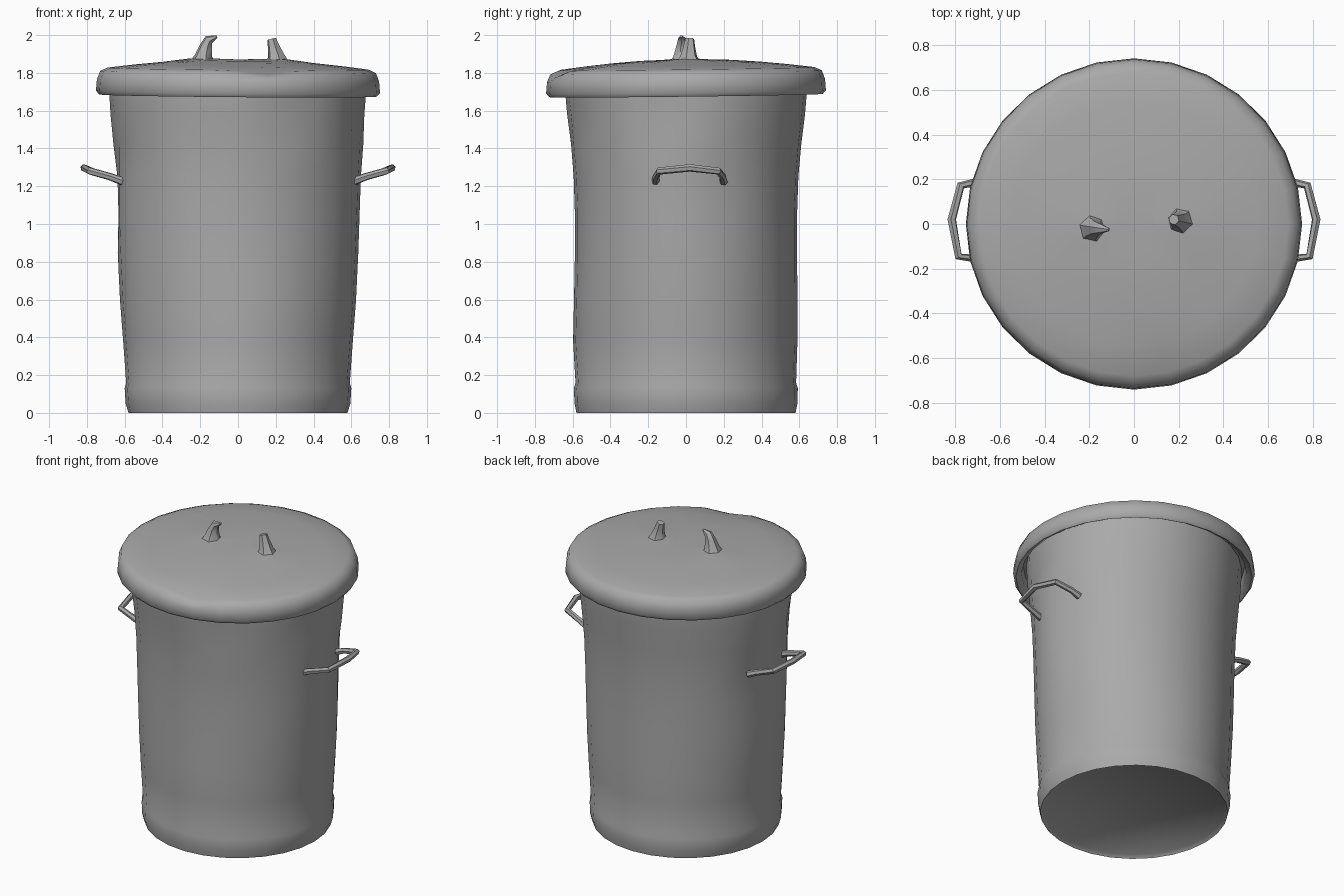
import bpy, bmesh, math
from mathutils import Vector

cube = bpy.data.objects.get("Cube")
if cube:
    bpy.data.objects.remove(cube, do_unlink=True)

SEGMENTS = 28

grey = bpy.data.materials.new("dull grey metal")
grey.use_nodes = True
grey.diffuse_color = (0.4, 0.4, 0.4, 1)
grey.node_tree.nodes["Principled BSDF"].inputs["Base Color"].default_value = (0.4, 0.4, 0.4, 1)


def finish(name, bm, angle):
    bmesh.ops.recalc_face_normals(bm, faces=bm.faces)
    mesh = bpy.data.meshes.new(name)
    bm.to_mesh(mesh)
    bm.free()
    mesh.materials.append(grey)
    obj = bpy.data.objects.new(name, mesh)
    bpy.context.collection.objects.link(obj)
    bpy.ops.object.select_all(action='DESELECT')
    obj.select_set(True)
    bpy.context.view_layer.objects.active = obj
    bpy.ops.object.shade_smooth_by_angle(angle=math.radians(angle))
    return obj


def skin(bm, rings, cap_start=False, cap_end=False):
    """Join rings of points with quads."""
    loops = [[bm.verts.new(p) for p in ring] for ring in rings]
    n = len(loops[0])
    for a, b in zip(loops, loops[1:]):
        for i in range(n):
            j = (i + 1) % n
            bm.faces.new((a[i], a[j], b[j], b[i]))
    if cap_start:
        bm.faces.new(loops[0])
    if cap_end:
        bm.faces.new(loops[-1])


def oval(rx, ry, z):
    turn = math.tau / SEGMENTS
    return [Vector((rx * math.cos(i * turn), ry * math.sin(i * turn), z)) for i in range(SEGMENTS)]


def tube(name, path, sizes, sides=6, angle=50):
    """Sweep a small polygon along a path, with its own radius at each point."""
    bm = bmesh.new()
    path = [Vector(p) for p in path]
    rings = []
    side = None
    for k, p in enumerate(path):
        along = (path[min(k + 1, len(path) - 1)] - path[max(k - 1, 0)]).normalized()
        if side is None:
            side = along.orthogonal()
        side = (side - along * side.dot(along)).normalized()
        other = along.cross(side)
        rings.append([p + sizes[k] * (side * math.cos(math.tau * i / sides)
                                      + other * math.sin(math.tau * i / sides)) for i in range(sides)])
    skin(bm, rings, True, True)
    return finish(name, bm, angle)


# Body: slightly oval, flaring upward, with a bottom band and a closed base
body_rings = [(0.56, 0.56, 0.02), (0.58, 0.58, 0.0), (0.595, 0.59, 0.05), (0.60, 0.592, 0.13),
              (0.592, 0.583, 0.16), (0.608, 0.59, 0.38), (0.625, 0.59, 0.6), (0.637, 0.588, 0.85),
              (0.645, 0.588, 1.05), (0.652, 0.595, 1.25), (0.664, 0.61, 1.42),
              (0.676, 0.63, 1.58), (0.682, 0.64, 1.7), (0.68, 0.64, 1.76)]
bm = bmesh.new()
skin(bm, [oval(*r) for r in body_rings], cap_start=True, cap_end=True)

# Dents: centre, width and depth of each inward push
dents = [((0.27, -0.58, 1.6), 0.10, 0.03), ((0.65, -0.14, 1.6), 0.12, 0.03),
         ((-0.64, 0.1, 1.15), 0.15, 0.03), ((0.65, 0.2, 1.15), 0.13, 0.025),
         ((-0.64, -0.2, 1.4), 0.15, 0.025), ((-0.2, -0.57, 1.45), 0.15, 0.012),
         ((0.1, -0.59, 0.4), 0.2, -0.01)]
for v in bm.verts:
    out = Vector((v.co.x, v.co.y, 0)).normalized()
    push = sum(d * math.exp(-((v.co - Vector(c)).length / w) ** 2) for c, w, d in dents)
    v.co -= out * push
finish("bin_body", bm, 55)

# Lid: shallow dome with a thick rolled rim, hollow underneath
lid_rings = [(0.69, 1.76), (0.70, 1.70), (0.735, 1.68), (0.752, 1.70), (0.747, 1.76),
             (0.73, 1.805), (0.69, 1.823), (0.55, 1.84), (0.4, 1.855), (0.25, 1.866), (0.1, 1.87)]
bm = bmesh.new()
skin(bm, [oval(r, r * 0.985, z) for r, z in lid_rings], cap_start=True, cap_end=True)
for v in bm.verts:
    v.co.z += 0.012 * v.co.y - 0.008 * v.co.x
    if v.co.z > 1.83:
        for x in (-0.2, 0.2):
            v.co.z += 0.012 * math.exp(-((v.co.x - x) ** 2 + v.co.y ** 2) / 0.01)
    # Dented front edge of the rim
    if v.co.z > 1.79:
        v.co.z -= 0.025 * math.exp(-((v.co.x - 0.15) ** 2 + (v.co.y + 0.68) ** 2) / 0.015)
finish("lid", bm, 60)

# Broken stubs of the lid handle
tube("lid_handle_stub_right",
     [(-0.185, -0.02, 1.85), (-0.182, -0.02, 1.89), (-0.17, -0.02, 1.94),
      (-0.155, -0.02, 1.975), (-0.112, -0.025, 1.993)],
     [0.075, 0.048, 0.034, 0.026, 0.007])
tube("lid_handle_stub_left",
     [(0.205, 0.015, 1.85), (0.202, 0.015, 1.89), (0.188, 0.018, 1.94), (0.178, 0.02, 1.98)],
     [0.07, 0.045, 0.032, 0.024])

# Side handles: bent bars rising away from the body
for side, name in ((1, "left_handle"), (-1, "right_handle")):
    tube(name, [(side * x, y, z) for x, y, z in
                [(0.61, 0.2, 1.225), (0.67, 0.195, 1.25), (0.775, 0.172, 1.28), (0.815, 0.02, 1.297),
                 (0.785, -0.145, 1.28), (0.68, -0.158, 1.25), (0.61, -0.16, 1.225)]],
         [0.022, 0.019, 0.019, 0.02, 0.019, 0.019, 0.022])
